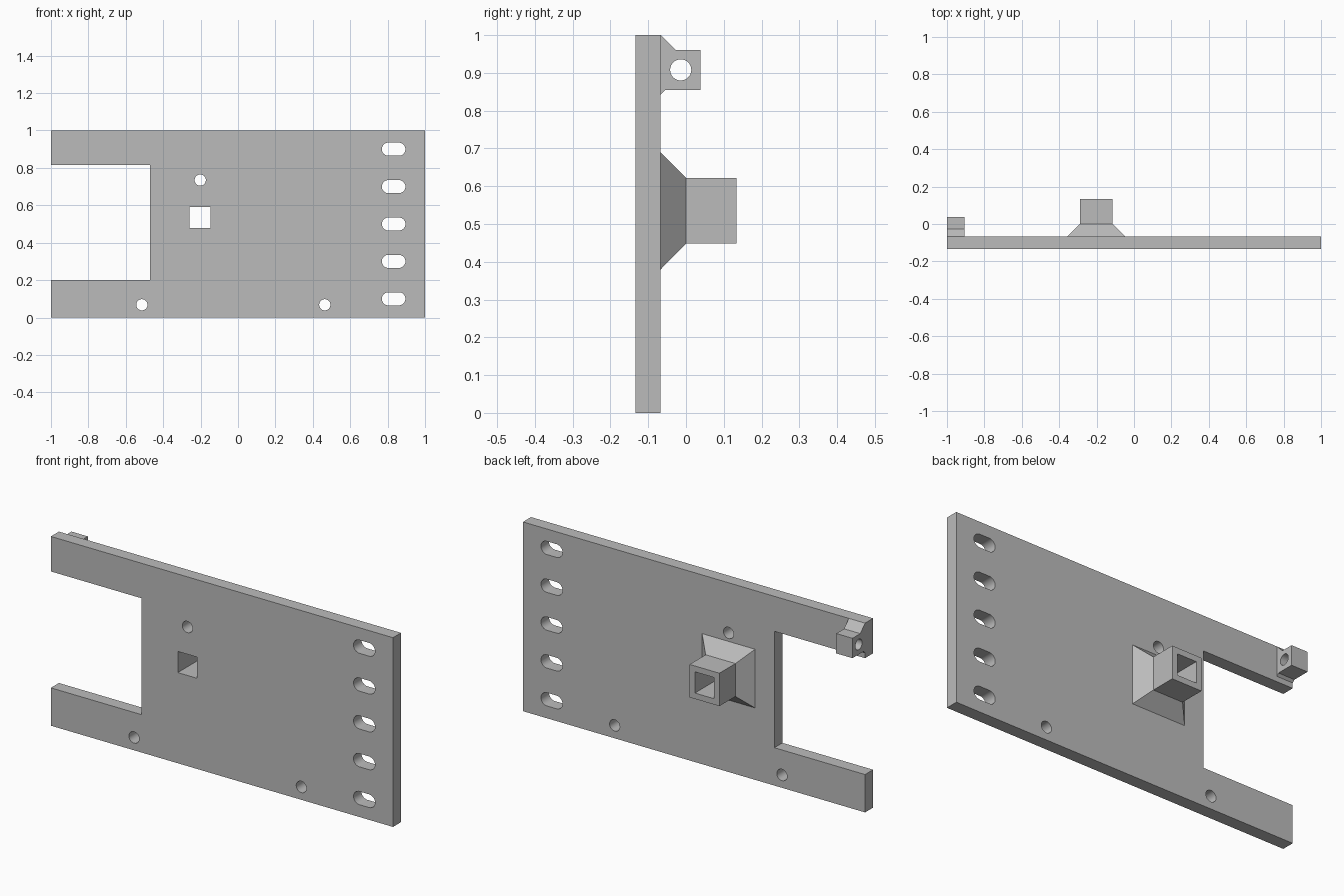
import bpy, bmesh
from math import cos, sin, pi, radians
from mathutils import Vector

if "Cube" in bpy.data.objects:
    bpy.data.objects.remove(bpy.data.objects["Cube"])

FRONT, BACK, TIP = -0.134, -0.067, 0.134   # plate front, plate back, socket end

grey = bpy.data.materials.new("plain grey")
grey.use_nodes = True
grey.diffuse_color = (0.5, 0.5, 0.5, 1)
grey.node_tree.nodes["Principled BSDF"].inputs["Base Color"].default_value = (0.5, 0.5, 0.5, 1)


def make_object(name, bm):
    bmesh.ops.recalc_face_normals(bm, faces=bm.faces)
    mesh = bpy.data.meshes.new(name)
    bm.to_mesh(mesh)
    bm.free()
    mesh.materials.append(grey)
    obj = bpy.data.objects.new(name, mesh)
    bpy.context.collection.objects.link(obj)
    return obj


def prism(name, outline, axis, lo, hi):
    """Extrude an outline along y (outline is x, z) or along x (outline is y, z)."""
    bm = bmesh.new()
    place = (lambda a, b: (a, lo, b)) if axis == "y" else (lambda a, b: (lo, a, b))
    face = bm.faces.new([bm.verts.new(place(a, b)) for a, b in outline])
    new = bmesh.ops.extrude_face_region(bm, geom=[face])["geom"]
    step = Vector((0, hi - lo, 0)) if axis == "y" else Vector((hi - lo, 0, 0))
    bmesh.ops.translate(bm, vec=step, verts=[v for v in new if isinstance(v, bmesh.types.BMVert)])
    return make_object(name, bm)


def rounded(a, b, r, stretch=0.0, steps=16):
    """Circle outline, or a slot when its two halves are pulled apart."""
    right = [(a + stretch + r * cos(t), b + r * sin(t))
             for t in (pi * (i / steps - 0.5) for i in range(steps + 1))]
    left = [(2 * a - x, 2 * b - z) for x, z in right]
    return right + (left if stretch else left[1:-1])


def rectangle(x0, x1, z0, z1):
    return [(x0, z0), (x1, z0), (x1, z1), (x0, z1)]


def cut(obj, outlines, axis, lo, hi):
    """Cut every outline through the object and remove the cutters."""
    for outline in outlines:
        cutter = prism("cutter", outline, axis, lo, hi)
        cutter.hide_render = True
        mod = obj.modifiers.new("cut", "BOOLEAN")
        mod.operation, mod.solver, mod.object = "DIFFERENCE", "EXACT", cutter
        bpy.context.view_layer.objects.active = obj
        bpy.ops.object.modifier_apply(modifier=mod.name)
        bpy.data.objects.remove(cutter)


# Plate: C-shaped outline with two arms
plate = prism("mounting_plate",
              [(-1, 0), (1, 0), (1, 1), (-1, 1), (-1, 0.815), (-0.47, 0.815), (-0.47, 0.2), (-1, 0.2)],
              "y", FRONT, BACK)

# Plate openings: slots, screw holes and the square passage
CX, CZ, BORE = -0.202, 0.535, 0.056
openings = [rounded(0.832, 0.1 + 0.2 * i, 0.035, 0.028) for i in range(5)]
openings += [rounded(x, z, 0.03) for x, z in [(-0.202, 0.735), (-0.514, 0.068), (0.464, 0.068)]]
openings.append(rectangle(CX - BORE, CX + BORE, CZ - BORE, CZ + BORE))
cut(plate, openings, "y", FRONT - 0.1, BACK + 0.1)

# Square socket: flared foot, straight tube and inner bore as a closed loop of rings
bm = bmesh.new()
rings = [[bm.verts.new((CX + sx * h, y, CZ + sz * h)) for sx, sz in [(-1, -1), (1, -1), (1, 1), (-1, 1)]]
         for h, y in [(0.155, BACK), (0.087, 0), (0.087, TIP), (BORE, TIP), (BORE, BACK)]]
for k, ring in enumerate(rings):
    after = rings[(k + 1) % len(rings)]
    for i in range(4):
        j = (i + 1) % 4
        bm.faces.new([ring[i], ring[j], after[j], after[i]])
socket = make_object("square_socket", bm)

# Pivot lug on the end of the upper arm, with its cross hole
lug = prism("pivot_lug",
            [(BACK, 1), (-0.027, 0.96), (0.038, 0.96), (0.038, 0.855), (-0.055, 0.855), (BACK, 0.843)],
            "x", -1, -0.905)
cut(lug, [rounded(-0.014, 0.908, 0.028)], "x", -1.1, -0.8)

# Smooth hole walls, crisp edges
bpy.ops.object.select_all(action="DESELECT")
for obj in (plate, socket, lug):
    obj.select_set(True)
bpy.context.view_layer.objects.active = plate
bpy.ops.object.shade_smooth_by_angle(angle=radians(30))
